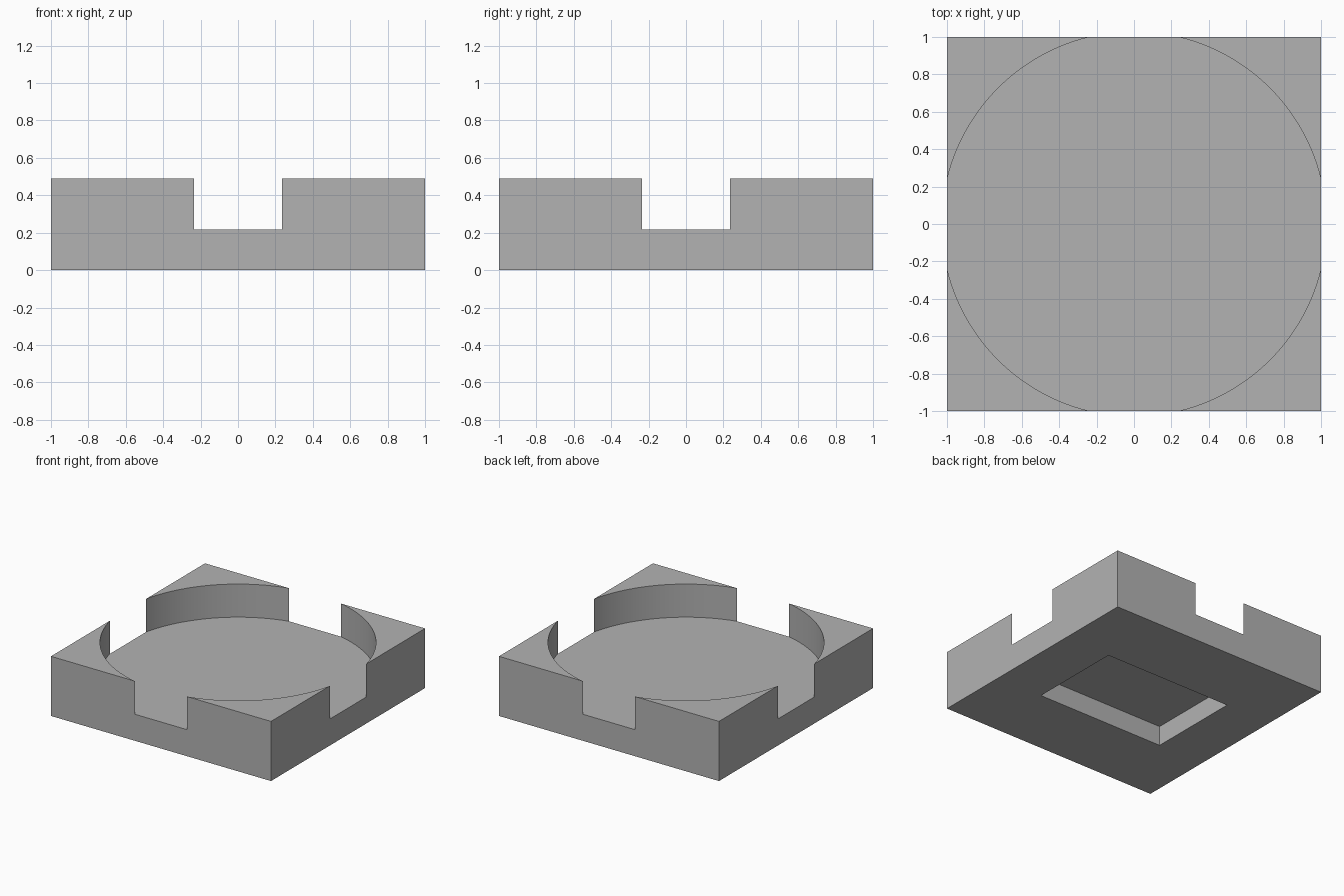
import bpy
import math

HEIGHT = 0.49        # top of the corner posts
FLOOR = 0.218        # level of the round seat
SEAT_RADIUS = 1.0275
RECESS = (1.166, 0.79, 0.163)  # underside pocket size

cube = bpy.data.objects.get("Cube")
if cube:
    bpy.data.objects.remove(cube, do_unlink=True)

grey = bpy.data.materials.new("plain grey")
grey.use_nodes = True
colour = (0.45, 0.45, 0.45, 1)
grey.diffuse_color = colour
grey.node_tree.nodes["Principled BSDF"].inputs["Base Color"].default_value = colour


def box(name, size, z):
    """Box centred on the z axis at height z."""
    bpy.ops.mesh.primitive_cube_add(size=1, location=(0, 0, z))
    obj = bpy.context.object
    obj.name = name
    obj.scale = size
    bpy.ops.object.transform_apply(location=True, rotation=False, scale=True)
    return obj


def cut(target, cutter):
    """Subtract the cutter from the target, then discard it."""
    cutter.hide_render = True
    mod = target.modifiers.new("cut", "BOOLEAN")
    mod.operation = "DIFFERENCE"
    mod.solver = "EXACT"
    mod.object = cutter
    bpy.ops.object.select_all(action="DESELECT")
    target.select_set(True)
    bpy.context.view_layer.objects.active = target
    bpy.ops.object.modifier_apply(modifier=mod.name)
    bpy.data.objects.remove(cutter, do_unlink=True)


# Square block
block = box("square_base", (2, 2, HEIGHT), HEIGHT / 2)
block.data.materials.append(grey)

# Round seat, wide enough to open a gap in the middle of each side
bpy.ops.mesh.primitive_cylinder_add(vertices=128, radius=SEAT_RADIUS, depth=1,
                                    location=(0, 0, FLOOR + 0.5),
                                    rotation=(0, 0, math.pi / 128))
cut(block, bpy.context.object)

# Rectangular pocket in the underside
width, length, depth = RECESS
cut(block, box("pocket_cutter", (width, length, depth * 2), 0))

# Smooth the curved walls, keep the corners sharp
bpy.ops.object.shade_smooth_by_angle(angle=math.radians(30))
